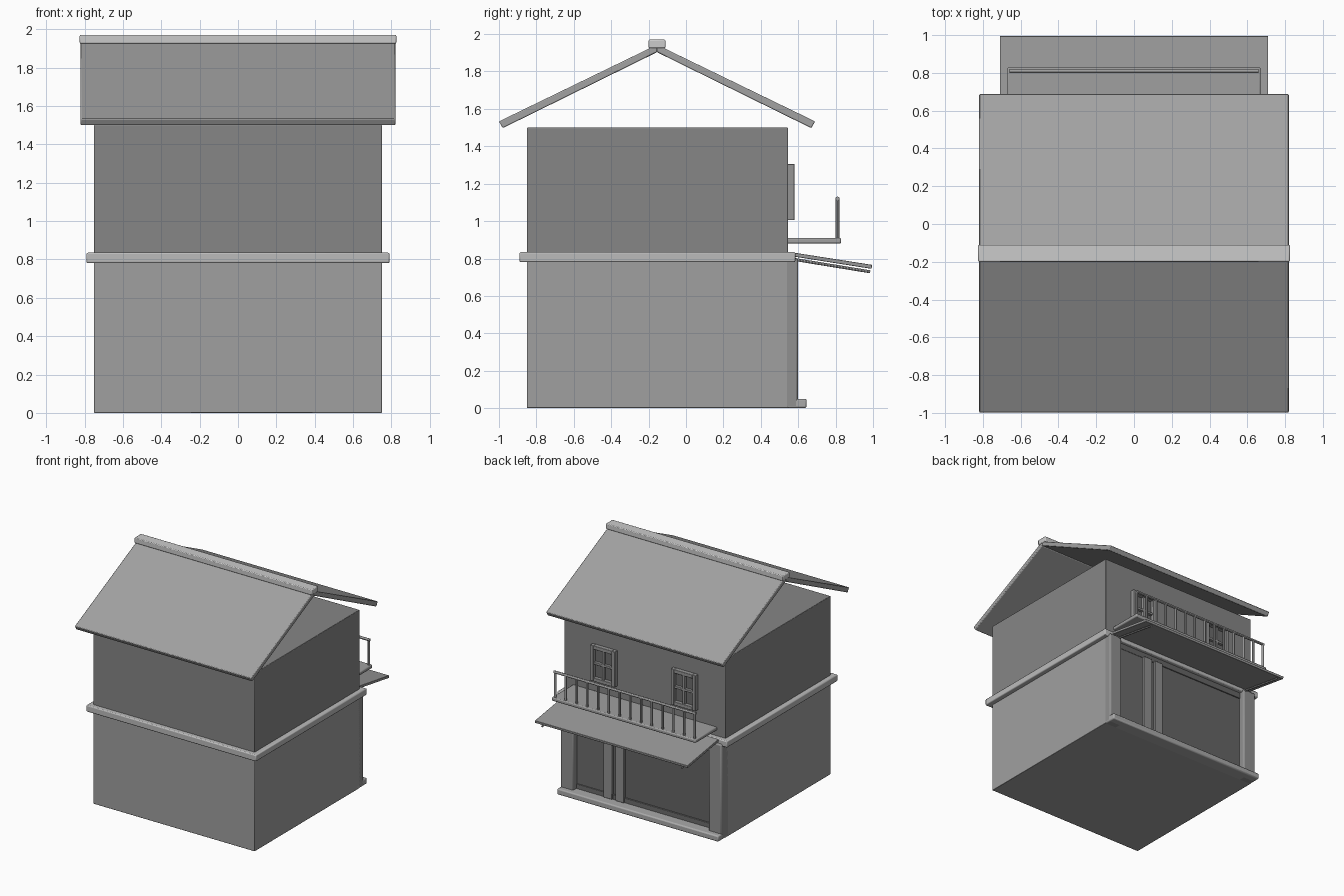
import bpy, bmesh
from mathutils import Vector

if "Cube" in bpy.data.objects:
    bpy.data.objects.remove(bpy.data.objects["Cube"])

MATS = {}


def grey(v):
    if v not in MATS:
        MATS[v] = bpy.data.materials.new(f"grey_{int(v * 100)}")
        MATS[v].diffuse_color = (v, v, v, 1)
    return MATS[v]


def finish(name, bm, shade, bevel=0.0):
    bmesh.ops.recalc_face_normals(bm, faces=bm.faces)
    me = bpy.data.meshes.new(name)
    bm.to_mesh(me)
    bm.free()
    me.materials.append(grey(shade))
    ob = bpy.data.objects.new(name, me)
    bpy.context.collection.objects.link(ob)
    if bevel:
        m = ob.modifiers.new("bevel", 'BEVEL')
        m.width = bevel
        m.segments = 2
    bpy.ops.object.select_all(action='DESELECT')
    ob.select_set(True)
    bpy.context.view_layer.objects.active = ob
    bpy.ops.object.shade_smooth_by_angle()
    return ob


def add_box(bm, x, y, z):
    vs = bmesh.ops.create_cube(bm, size=1)["verts"]
    for v in vs:
        v.co = Vector([(r[0] + r[1]) / 2 + c * (r[1] - r[0]) for r, c in zip((x, y, z), v.co)])


def box(name, x, y, z, shade, bevel=0.004):
    bm = bmesh.new()
    add_box(bm, x, y, z)
    return finish(name, bm, shade, bevel)


def prism(name, pts, half, shade, bevel=0.004):
    # profile in the y-z plane, extruded across x
    bm = bmesh.new()
    f = bm.faces.new([bm.verts.new((-half, y, z)) for y, z in pts])
    new = bmesh.ops.extrude_face_region(bm, geom=[f])["geom"]
    for v in new:
        if isinstance(v, bmesh.types.BMVert):
            v.co.x = half
    return finish(name, bm, shade, bevel)


def add_rod(bm, a, b, r):
    a, b = Vector(a), Vector(b)
    d = b - a
    vs = bmesh.ops.create_cone(bm, cap_ends=True, segments=12, radius1=r, radius2=r, depth=d.length)["verts"]
    q = d.to_track_quat('Z', 'Y')
    for v in vs:
        v.co = q @ v.co + (a + b) / 2


# main storeys and the belt between them
box("lower_storey", (-.75, .75), (-.85, .545), (0, .8), .35)
box("upper_storey", (-.75, .75), (-.85, .545), (.8, 1.5), .24)
box("belt_course", (-.79, .79), (-.89, .585), (.78, .835), .5, .008)

# open gable roof
MID = -.155
for s, side in ((-1, "front"), (1, "back")):
    prism("roof_" + side, [(MID, 1.943), (MID + s * .845, 1.533),
                           (MID + s * .825, 1.497), (MID, 1.903)], .82, .36, .006)
box("ridge_cap", (-.825, .825), (MID - .045, MID + .045), (1.925, 1.97), .75, .006)

# shop front
for s, side in ((1, "left"), (-1, "right")):
    box("pillar_" + side, sorted((s * .63, s * .75)), (.5, .6), (0, .8), .28, .012)
box("door_sill", (-.75, .75), (.5, .645), (0, .05), .4, .01)
box("shop_recess_panel", (-.64, .64), (.5, .548), (.05, .78), .13)
box("door_header", (-.64, .64), (.5, .555), (.73, .79), .13)
box("door_base_rail", (-.64, .64), (.5, .558), (.04, .09), .15)
box("sliding_door", (.29, .63), (.5, .552), (.05, .74), .15)
for i, (a, b) in enumerate(((.29, .37), (.18, .26))):
    box(f"door_stile_{i}", (a, b), (.5, .57), (.05, .74), .28)

# awning with sloping supports
prism("awning", [(.56, .834), (.995, .766), (.992, .745), (.56, .813)], .71, .32, .003)
bm = bmesh.new()
for x in (-.65, .65):
    add_rod(bm, (x, .5, .808), (x, .985, .729), .008)
finish("awning_supports", bm, .32)

# balcony and railing
box("balcony_floor", (-.67, .67), (.54, .83), (.88, .91), .35, .008)
bm = bmesh.new()
add_rod(bm, (-.66, .81, 1.12), (.66, .81, 1.12), .011)
for i in range(14):
    x = -.65 + i * .1
    add_rod(bm, (x, .81, .9), (x, .81, 1.12), .01)
finish("balcony_railing", bm, .35)

# windows: frame, pane and crossing bars
for c, side in ((.372, "left"), (-.378, "right")):
    bm = bmesh.new()
    w, t = .115, .03
    for s in (-1, 1):
        add_box(bm, sorted((c + s * w, c + s * (w - t))), (.54, .58), (1.005, 1.305))
        zc = 1.155 + s * (.15 - t / 2)
        add_box(bm, (c - w + t, c + w - t), (.54, .58), (zc - t / 2, zc + t / 2))
    add_box(bm, (c - .01, c + .01), (.54, .573), (1.03, 1.28))
    add_box(bm, (c - w + t, c + w - t), (.54, .573), (1.145, 1.165))
    finish("window_frame_" + side, bm, .3, .003)
    box("window_pane_" + side, (c - .1, c + .1), (.54, .55), (1.02, 1.29), .15, 0)

for m in bpy.data.materials:
    if m.users and not m.is_grease_pencil:
        m.use_nodes = True
        m.node_tree.nodes["Principled BSDF"].inputs["Base Color"].default_value = m.diffuse_color
